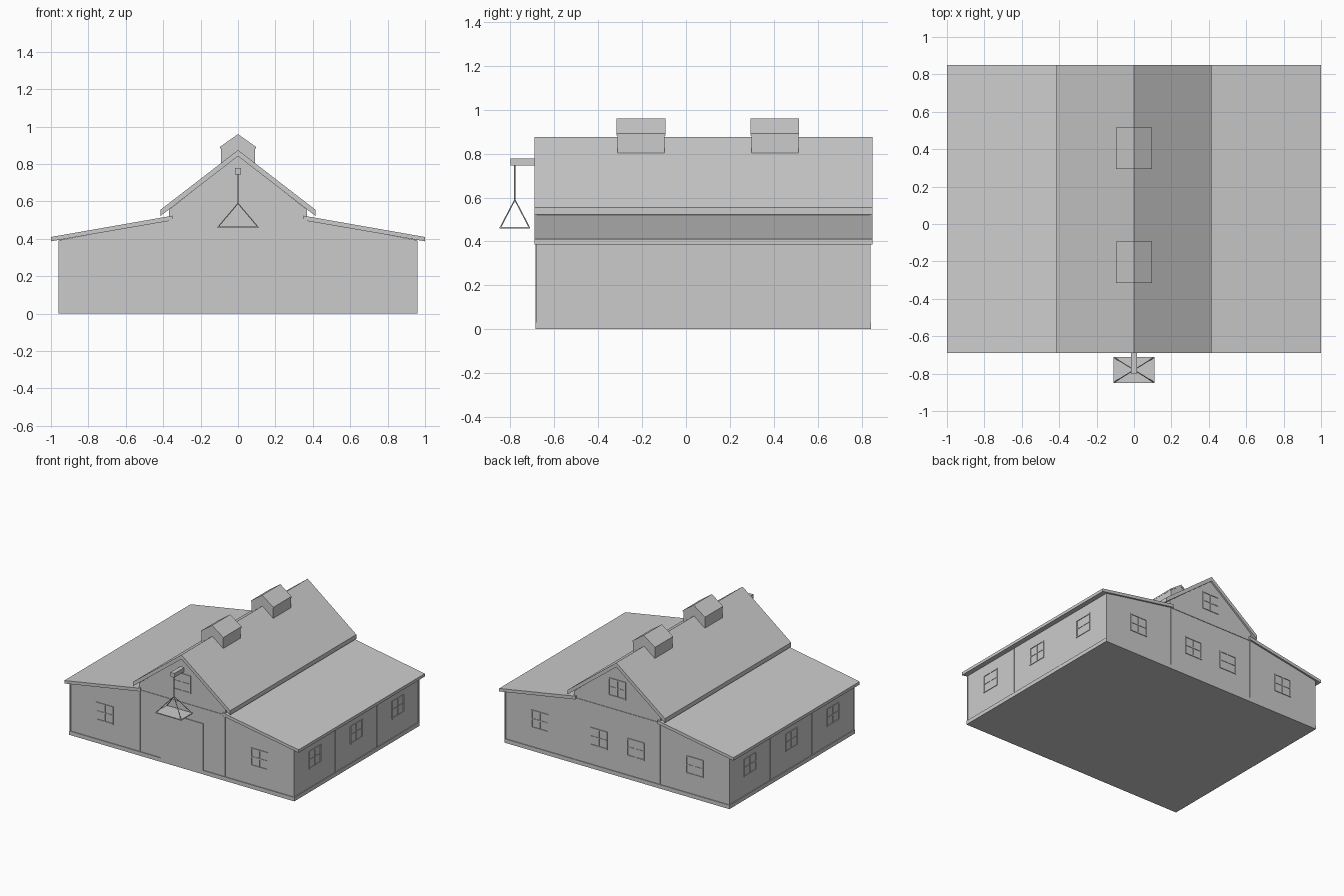
import bpy, bmesh, math
from mathutils import Vector, Matrix

if "Cube" in bpy.data.objects:
    bpy.data.objects.remove(bpy.data.objects["Cube"])

Y0, Y1 = -0.68, 0.837      # front and back walls
W = 0.955                  # half width of the walls


def finish(name, bm):
    bmesh.ops.recalc_face_normals(bm, faces=bm.faces)
    me = bpy.data.meshes.new(name)
    bm.to_mesh(me)
    bm.free()
    ob = bpy.data.objects.new(name, me)
    bpy.context.collection.objects.link(ob)
    return ob


def extrude(name, pts, y0, y1):
    """Extrude an x-z profile along y."""
    bm = bmesh.new()
    f = bm.faces.new([bm.verts.new((x, y0, z)) for x, z in pts])
    r = bmesh.ops.extrude_face_region(bm, geom=[f])
    vs = [v for v in r["geom"] if isinstance(v, bmesh.types.BMVert)]
    bmesh.ops.translate(bm, verts=vs, vec=(0, y1 - y0, 0))
    return finish(name, bm)


def add_box(bm, x0, x1, y0, y1, z0, z1):
    m = Matrix.Translation(((x0 + x1) / 2, (y0 + y1) / 2, (z0 + z1) / 2))
    m = m @ Matrix.Diagonal((x1 - x0, y1 - y0, z1 - z0, 1))
    bmesh.ops.create_cube(bm, size=1, matrix=m)


def box(name, *b):
    bm = bmesh.new()
    add_box(bm, *b)
    return finish(name, bm)


def rod(name, a, b, r):
    a, b = Vector(a), Vector(b)
    d = b - a
    bm = bmesh.new()
    m = Matrix.Translation((a + b) / 2) @ d.to_track_quat('Z', 'Y').to_matrix().to_4x4()
    bmesh.ops.create_cone(bm, cap_ends=True, segments=6, radius1=r, radius2=r,
                          depth=d.length, matrix=m)
    return finish(name, bm)


def mirrored(pts):
    """Complete a right-half profile with its mirror image."""
    return pts + [(-x, z) for x, z in reversed(pts) if x != 0]


def window(name, loc, angle):
    """Framed window with a cross bar, facing -y before rotation."""
    bm = bmesh.new()
    w, h, t, d = 0.07, 0.065, 0.008, 0.005
    for s in (-1, 1):
        add_box(bm, s * w - t / 2, s * w + t / 2, -d, d, -h - t / 2, h + t / 2)
        add_box(bm, -w, w, -d, d, s * h - t / 2, s * h + t / 2)
    add_box(bm, -t / 2, t / 2, -d * 0.7, d, -h, h)
    add_box(bm, -w, w, -d * 0.7, d, -t / 2, t / 2)
    ob = finish(name, bm)
    ob.location = loc
    ob.rotation_euler.z = angle


# Barn body, full cross-section
half = [(W, 0), (W, 0.393), (0.37, 0.50), (0.37, 0.555), (0, 0.845)]
extrude("barn_walls", [(x, z) for x, z in mirrored(half)], Y0, Y1)

# Main roof and two lean-to roofs
extrude("main_roof", [(0, 0.875), (0.415, 0.555), (0.415, 0.522), (0, 0.842),
                      (-0.415, 0.522), (-0.415, 0.555)], -0.69, 0.85)
for s, side in ((-1, "left"), (1, "right")):
    extrude(side + "_lean_to_roof", [(s * 1.0, 0.387), (s * 1.0, 0.41),
            (s * 0.35, 0.524), (s * 0.35, 0.499)], -0.69, 0.85)

# Ridge vents
for i, y in enumerate((-0.205, 0.405)):
    extrude(f"ridge_vent_{i}", mirrored([(0.092, 0.795), (0.092, 0.885), (0, 0.945)]),
            y - 0.107, y + 0.107)
    extrude(f"ridge_vent_roof_{i}", [(0, 0.96), (0.096, 0.892), (0.096, 0.882),
            (0, 0.945), (-0.096, 0.882), (-0.096, 0.892)], y - 0.111, y + 0.111)

# Plinth, corner boards and bay battens
p = 0.006
for s in (-1, 1):
    x = s * W
    box("side_plinth", x - p, x + p, Y0 - p, Y1 + p, 0, 0.03)
    a, b = sorted((s * 0.182, x))
    box("front_plinth", a, b, Y0 - p, Y0, 0, 0.03)
    for y in (Y0, Y1):
        box("bay_batten", s * 0.362 - p, s * 0.362 + p, y - 0.004, y + 0.004, 0.03, 0.50)
        box("corner_board", x - 0.004, x + 0.004, y - 0.004, y + 0.004, 0.03, 0.39)
    for y in (Y0 + (Y1 - Y0) / 3, Y0 + (Y1 - Y0) * 2 / 3):
        box("side_batten", x - 0.004, x + 0.004, y - p, y + p, 0.03, 0.39)
box("back_plinth", -W, W, Y1, Y1 + p, 0, 0.03)
for y in (Y0, Y1):
    box("gable_beam", -0.365, 0.365, y - 0.004, y + 0.004, 0.495, 0.507)

# Barn door
box("barn_door", -0.18, 0.18, Y0 - 0.005, Y0 + 0.005, 0, 0.39)

# Windows on all walls
for s in (-1, 1):
    for k in (1, 3, 5):
        window("side_window", (s * W, Y0 + (Y1 - Y0) * k / 6, 0.245), s * math.pi / 2)
    window("front_window", (s * 0.66, Y0, 0.245), 0)
    window("back_outer_window", (s * 0.66, Y1, 0.245), math.pi)
    window("back_inner_window", (s * 0.157, Y1, 0.245), math.pi)
window("front_gable_window", (0, Y0, 0.66), 0)
window("back_gable_window", (0, Y1, 0.67), math.pi)

# Hoist: beam, rope, slings and platform
box("hoist_beam", -0.016, 0.016, -0.80, Y0, 0.745, 0.778)
apex = (0, -0.78, 0.59)
rod("hoist_rope", (0, -0.78, 0.75), apex, 0.003)
for sx in (-1, 1):
    for sy in (-1, 1):
        rod("sling_rope", apex, (sx * 0.108, -0.78 + sy * 0.067, 0.462), 0.003)
box("hoist_platform", -0.11, 0.11, -0.85, -0.71, 0.458, 0.465)
